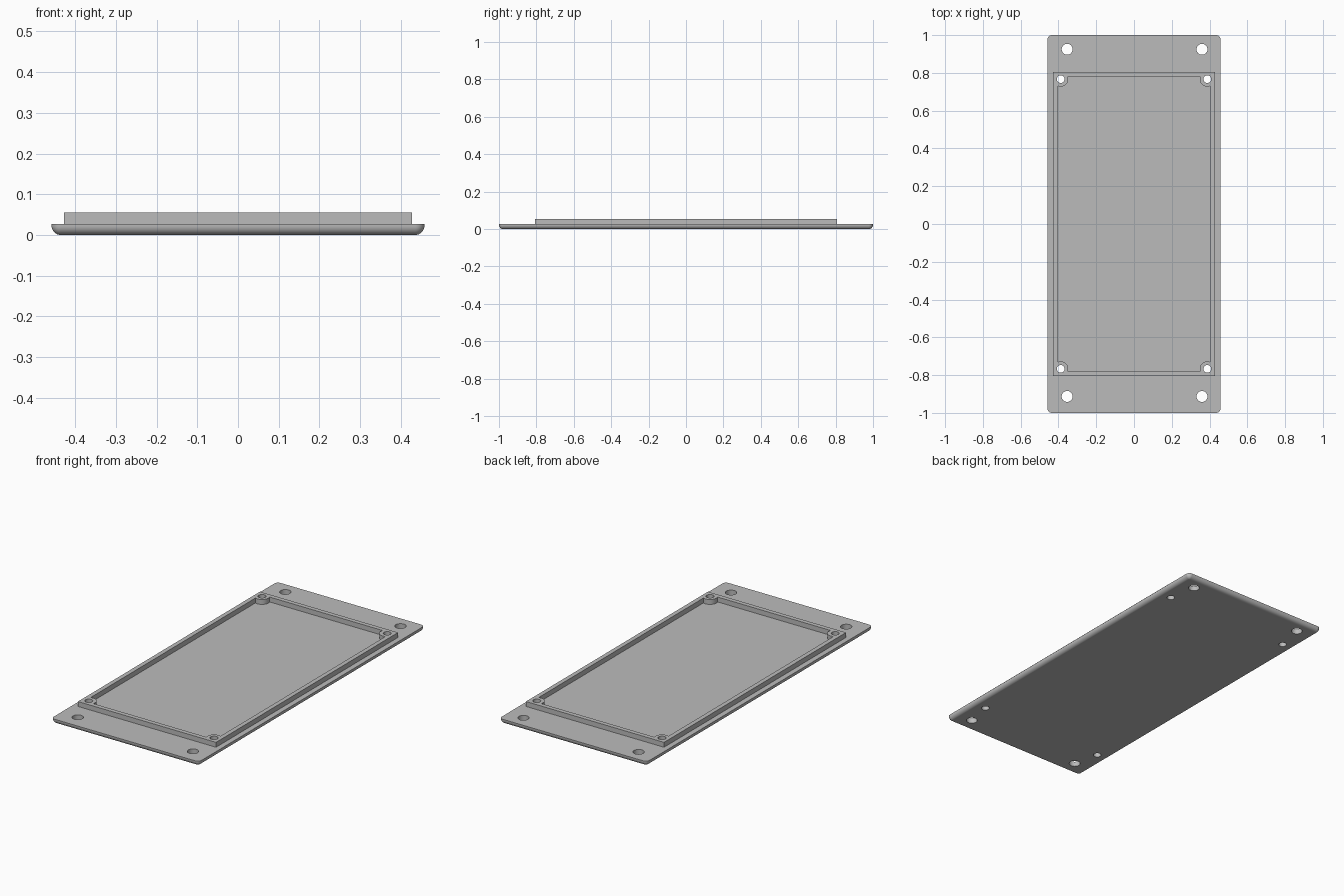
import bpy, bmesh, math

if "Cube" in bpy.data.objects:
    bpy.data.objects.remove(bpy.data.objects["Cube"])

grey = bpy.data.materials.new("plain grey")
grey.diffuse_color = (0.5, 0.5, 0.5, 1)
grey.use_nodes = True
grey.node_tree.nodes["Principled BSDF"].inputs["Base Color"].default_value = grey.diffuse_color


def loft(name, layers):
    """Closed solid from stacked outlines: [(z, [(x, y), ...]), ...]."""
    bm = bmesh.new()
    rings = [[bm.verts.new((x, y, z)) for x, y in pts] for z, pts in layers]
    n = len(rings[0])
    for a, b in zip(rings, rings[1:]):
        for i in range(n):
            j = (i + 1) % n
            bm.faces.new((a[i], a[j], b[j], b[i]))
    bm.faces.new(rings[0][::-1])
    bm.faces.new(rings[-1])
    bmesh.ops.recalc_face_normals(bm, faces=bm.faces)
    mesh = bpy.data.meshes.new(name)
    bm.to_mesh(mesh)
    bm.free()
    mesh.materials.append(grey)
    obj = bpy.data.objects.new(name, mesh)
    bpy.context.collection.objects.link(obj)
    return obj


def rect(hx, hy):
    return [(hx, -hy), (hx, hy), (-hx, hy), (-hx, -hy)]


def circle(cx, cy, r, n=32):
    return [(cx + r * math.cos(2 * math.pi * i / n),
             cy + r * math.sin(2 * math.pi * i / n)) for i in range(n)]


def rounded_rect(hx, hy, r, n=8):
    pts = []
    for k, (sx, sy) in enumerate([(1, 1), (-1, 1), (-1, -1), (1, -1)]):
        for i in range(n + 1):
            a = math.pi / 2 * (k + i / n)
            pts.append((sx * (hx - r) + r * math.cos(a),
                        sy * (hy - r) + r * math.sin(a)))
    return pts


def combine(target, tool, operation):
    mod = target.modifiers.new("cut", 'BOOLEAN')
    mod.object, mod.operation, mod.solver = tool, operation, 'EXACT'
    bpy.context.view_layer.objects.active = target
    bpy.ops.object.modifier_apply(modifier=mod.name)
    bpy.data.objects.remove(tool)


PLATE_TOP, LIP_TOP = 0.0275, 0.055
HX, HY, R = 0.458, 1.0, 0.023
BX, BY, BR = 0.388, 0.767, 0.040      # corner bosses
WX, WY = 0.403, 0.781                 # inner walls of the lip

# Base plate with rounded corners and a rounded bottom edge
layers = []
for i in range(9):
    a = math.pi / 2 * i / 8
    inset = R * (1 - math.sin(a)) * 0.98
    layers.append((R * (1 - math.cos(a)),
                   rounded_rect(HX - inset, HY - inset, R - inset)))
layers.append((PLATE_TOP, rounded_rect(HX, HY, R)))
cover = loft("cover_plate", layers)

# Raised lip, hollowed out around a round boss in every corner
lip = loft("lip", [(0.015, rect(0.428, 0.806)), (LIP_TOP, rect(0.428, 0.806))])
a0 = math.atan2(-math.sqrt(BR**2 - (WX - BX)**2), WX - BX)
a1 = math.atan2(WY - BY, -math.sqrt(BR**2 - (WY - BY)**2)) - 2 * math.pi
arc = [(BX + BR * math.cos(a0 + (a1 - a0) * i / 14),
        BY + BR * math.sin(a0 + (a1 - a0) * i / 14)) for i in range(15)]
cavity = []
for sx, sy in [(1, 1), (-1, 1), (-1, -1), (1, -1)]:
    cavity += [(sx * x, sy * y) for x, y in (arc if sx * sy > 0 else arc[::-1])]
combine(lip, loft("cavity", [(0, cavity), (0.1, cavity)]), 'DIFFERENCE')
combine(cover, lip, 'UNION')

# Screw holes through the bosses, larger mounting holes at the plate ends
for sx in (-1, 1):
    for sy in (-1, 1):
        for x, y, r in [(sx * BX, sy * BY, 0.0205),
                        (sx * 0.357 + 0.003, sy * 0.919 + 0.006, 0.029)]:
            hole = circle(x, y, r)
            combine(cover, loft("hole", [(-0.1, hole), (0.1, hole)]), 'DIFFERENCE')

# Smooth shading that keeps flat faces flat
bpy.ops.object.select_all(action='DESELECT')
cover.select_set(True)
bpy.context.view_layer.objects.active = cover
bpy.ops.object.shade_smooth_by_angle(angle=math.radians(30))
weighted = cover.modifiers.new("flat_faces", 'WEIGHTED_NORMAL')
weighted.keep_sharp = True
